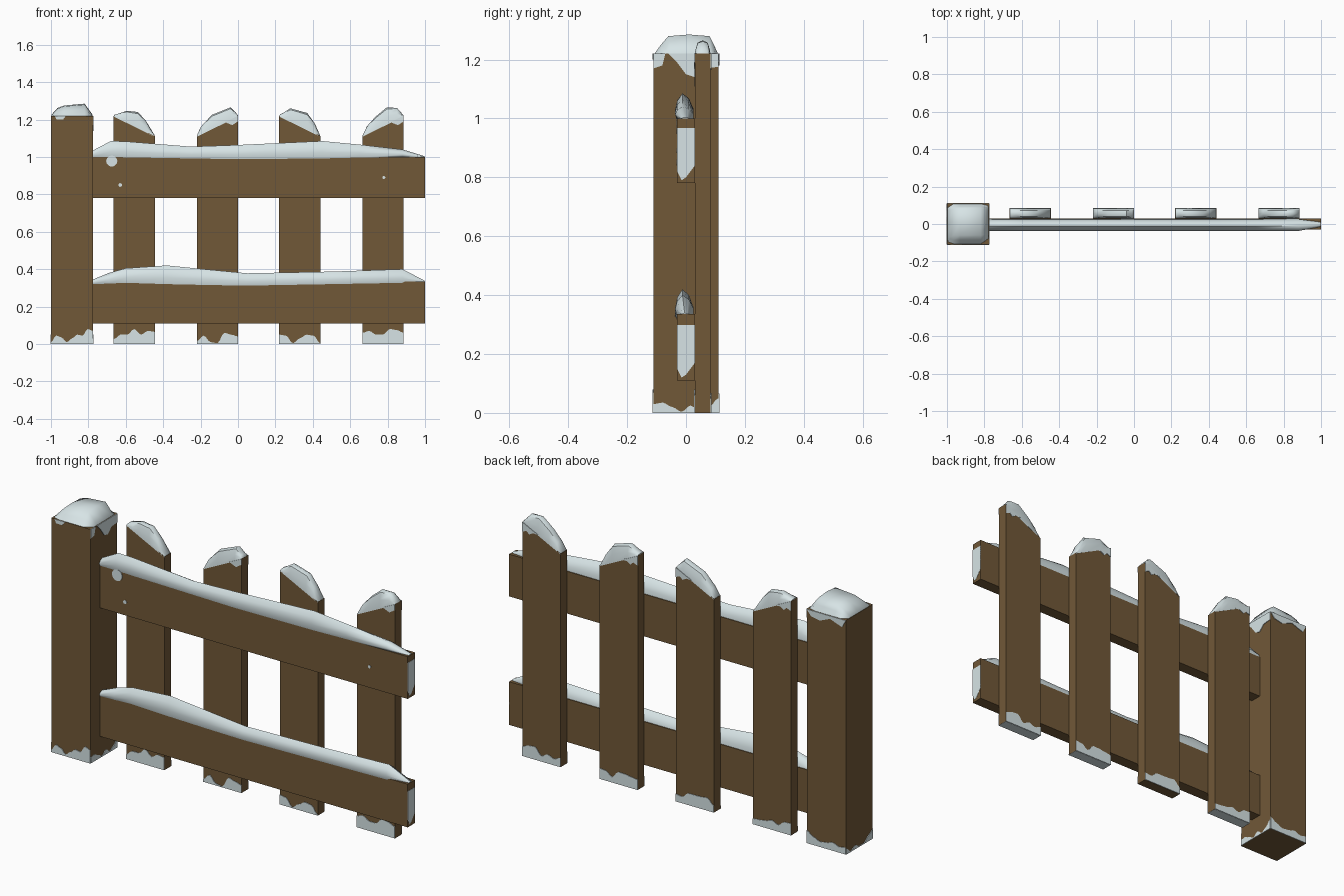
import bpy, bmesh, math, random
from mathutils import Vector

random.seed(4)
old = bpy.data.objects.get("Cube")
if old:
    bpy.data.objects.remove(old, do_unlink=True)


def material(name, color):
    mat = bpy.data.materials.new(name)
    mat.use_nodes = True
    mat.diffuse_color = (*color, 1)
    mat.node_tree.nodes["Principled BSDF"].inputs["Base Color"].default_value = (*color, 1)
    return mat


wood = material("brown wood", (0.165, 0.098, 0.039))
snow = material("snow", (0.68, 0.775, 0.79))
FRONT, BACK = Vector((0, -1, 0)), Vector((0, 1, 0))
LEFT, RIGHT = Vector((1, 0, 0)), Vector((-1, 0, 0))
UP = Vector((0, 0, 1))


def finish(name, bm, mat, angle=None):
    bmesh.ops.recalc_face_normals(bm, faces=bm.faces)
    mesh = bpy.data.meshes.new(name)
    bm.to_mesh(mesh)
    bm.free()
    mesh.materials.append(mat)
    obj = bpy.data.objects.new(name, mesh)
    bpy.context.collection.objects.link(obj)
    if angle:
        bpy.ops.object.select_all(action="DESELECT")
        obj.select_set(True)
        bpy.context.view_layer.objects.active = obj
        bpy.ops.object.shade_smooth_by_angle(angle=math.radians(angle))
    return obj


def extrude(name, points, direction, mat):
    """Flat outline pushed along a direction."""
    bm = bmesh.new()
    face = bm.faces.new([bm.verts.new(p) for p in points])
    moved = bmesh.ops.extrude_face_region(bm, geom=[face], use_keep_orig=True)["geom"]
    verts = [v for v in moved if isinstance(v, bmesh.types.BMVert)]
    bmesh.ops.translate(bm, verts=verts, vec=direction)
    return finish(name, bm, mat)


def board(name, x0, x1, y0, y1, z0, top_a, top_b):
    outline = [(x0, y0, z0), (x1, y0, z0), (x1, y0, top_b), (x0, y0, top_a)]
    return extrude(name, outline, BACK * (y1 - y0), wood)


def plate(name, outline, origin, along, normal):
    """Thin snow patch on a wall: outline is (along, height) pairs."""
    pts = [Vector(origin) + along * a + UP * h for a, h in outline]
    return extrude(name, pts, normal * 0.003, snow)


def drift(name, origin, along, width, normal, heights=None):
    """Wavy snow patch along the foot of a wall."""
    if not heights:
        heights = [random.uniform(0.025, 0.07) for _ in range(7)]
    n = len(heights) - 1
    outline = [(0, 0)]
    steps = n * 3
    for i in range(steps + 1):
        k = min(i // 3, n - 1)
        f = (1 - math.cos(math.pi * (i / 3 - k))) / 2
        outline.append((width * i / steps, heights[k] * (1 - f) + heights[k + 1] * f))
    return plate(name, outline + [(width, 0)], origin, along, normal)


def spot(name, x, z, radius):
    turn = [math.tau * i / 12 for i in range(12)]
    outline = [(radius * math.cos(t), radius * math.sin(t)) for t in turn]
    plate(name, outline, (x, -0.03, z), LEFT, FRONT)


def loft(name, stations, section, center, angle=50):
    """Snow body: stations are (x, bottom, top, width factor)."""
    bm = bmesh.new()
    rings = [[bm.verts.new((x, center + y * w, low + (top - low) * t)) for y, t in section]
             for x, low, top, w in stations]
    n = len(section)
    for a, b in zip(rings, rings[1:]):
        for i in range(n):
            j = (i + 1) % n
            bm.faces.new((a[i], a[j], b[j], b[i]))
    bm.faces.new(rings[0])
    bm.faces.new(rings[-1])
    return finish(name, bm, snow, angle)


# Corner post with its snow cap
PX, PW, PH = -1.0, 0.225, 1.22
board("post", PX, PX + PW, -0.11, 0.11, 0, PH, PH)
cap = [(0.002, 1.225, 0.9), (0.035, 1.262, 1), (0.07, 1.275, 1), (0.18, 1.285, 1), (0.223, 1.225, 0.9)]
loft("post_snow", [(PX + d, PH - 0.004, top, w) for d, top, w in cap],
     [(-0.11, 0), (-0.085, 0.5), (-0.06, 0.92), (0.01, 1), (0.08, 0.92), (0.095, 0.5), (0.11, 0)], 0, 60)

# Snow patches on the post
drift("post_front_drift", (PX, -0.11, 0), LEFT, PW, FRONT,
      [0.01, 0.045, 0.035, 0.01, 0.03, 0.05, 0.045, 0.08, 0.07])
drift("post_back_drift", (PX, 0.11, 0), LEFT, PW, BACK)
drift("post_left_drift", (PX + PW, -0.11, 0), BACK, 0.22, LEFT,
      [0.03, 0.035, 0.02, 0.004, 0.025, 0.004, 0.02, 0.05])
drift("post_right_drift", (PX, -0.11, 0), BACK, 0.22, RIGHT,
      [0.05, 0.03, 0.004, 0.004, 0.02, 0.004, 0.03])
plate("post_left_top_patch_a", [(0, 0), (0, -0.05), (0.03, -0.04), (0.04, 0)],
      (PX + PW, -0.11, PH), BACK, LEFT)
plate("post_left_top_patch_b",
      [(0.05, 0), (0.08, -0.03), (0.11, -0.07), (0.14, -0.08), (0.17, -0.05), (0.22, -0.045), (0.22, 0)],
      (PX + PW, -0.11, PH), BACK, LEFT)
plate("post_front_top_patch", [(0.02, 0), (0.03, -0.02), (0.065, -0.02), (0.08, 0)],
      (PX, -0.11, PH), LEFT, FRONT)
plate("post_back_top_patch",
      [(0, 0), (0.02, -0.04), (0.05, -0.03), (0.09, -0.015), (0.15, -0.04), (0.2, -0.03), (PW, 0)],
      (PX, 0.11, PH), LEFT, BACK)

# Pickets with slanted tops; snow given as (offset, height) over the board
W, Y0, Y1 = 0.22, 0.03, 0.083
HIGH, LOW = 1.22, 1.112
pickets = [
    (-0.665, HIGH, LOW, [(0.035, 1.235), (0.07, 1.247), (0.13, 1.24), (0.175, 1.19)],
     [0.025, 0.05, 0.05, 0.08, 0.05, 0.07, 0.065]),
    (-0.22, LOW, HIGH, [(0.02, 1.16), (0.08, 1.225), (0.18, 1.265), (0.21, 1.235)],
     [0.015, 0.045, 0.01, 0.004, 0.06, 0.05, 0.04]),
    (0.22, HIGH, LOW, [(0.02, 1.235), (0.06, 1.26), (0.15, 1.235), (0.19, 1.18)],
     [0.05, 0.045, 0.004, 0.03, 0.05, 0.045, 0.004]),
    (0.665, LOW, HIGH, [(0.025, 1.165), (0.07, 1.215), (0.13, 1.265), (0.185, 1.262)],
     [0.06, 0.07, 0.05, 0.05, 0.08, 0.075, 0.06]),
]
ridge = [(-0.027, 0), (-0.025, 0.5), (-0.017, 0.9), (0, 1), (0.017, 0.9), (0.025, 0.5), (0.027, 0)]
for i, (x, a, b, bumps, foot) in enumerate(pickets, 1):
    name = f"picket_{i}"
    board(name, x, x + W, Y0, Y1, 0, a, b)
    ends = [(0.001, a + 0.004)] + bumps + [(W - 0.001, b + 0.004)]
    loft(name + "_snow", [(x + d, a + (b - a) * d / W - 0.004, top, 1) for d, top in ends],
         ridge, (Y0 + Y1) / 2)
    drift(name + "_front_drift", (x, Y0, 0), LEFT, W, FRONT, foot)
    drift(name + "_back_drift", (x, Y1, 0), LEFT, W, BACK)
    extrude(name + "_sole_snow", [(x, Y0, 0), (x + W, Y0, 0), (x + W, Y1, 0), (x, Y1, 0)],
            UP * -0.001, snow if i != 2 else wood)
    # Small patches hanging below the slanted edge, mostly at the high end
    side = 1 if b > a else -1
    hang = [(0, 0), (0, -0.05), (0.025, -0.04), (0.04, -0.055), (0.075, -0.035), (0.09, -0.044)]
    corner = x + W if side > 0 else x
    plate(name + "_back_top_patch", hang, (corner, Y1, HIGH), LEFT * -side, BACK)
    if side > 0:
        plate(name + "_front_top_patch", [(0, 0), (0, -0.03), (0.03, -0.05), (0.07, -0.034)],
              (corner, Y0, HIGH), LEFT * -side, FRONT)

# Rails with long snow drifts on top: (x, snow top above rail, overhang, width)
rail_section = [(-0.03, 0), (-0.037, 0.35), (-0.03, 0.72), (-0.012, 1), (0.01, 0.8), (0.025, 0.4), (0.026, 0)]
rails = {
    "lower": (0.11, 0.335, [(-0.775, 0.01, 0.015), (-0.69, 0.045, 0.012), (-0.6, 0.07, 0.008),
                            (-0.38, 0.085, 0.015), (-0.15, 0.062, 0.02), (0.05, 0.043, 0.023),
                            (0.5, 0.052, 0.015), (0.88, 0.065, 0.008)]),
    "upper": (0.78, 1.0, [(-0.775, 0.035, 0), (-0.68, 0.085, 0), (-0.6, 0.083, 0.002),
                          (-0.25, 0.055, 0.008), (0, 0.064, 0.012), (0.45, 0.085, 0.008),
                          (0.65, 0.066, 0.003), (0.88, 0.04, 0)]),
}
for label, (z0, z1, tops) in rails.items():
    board(label + "_rail", -0.78, 1.0, -0.03, 0.03, z0, z1, z1)
    stations = [(x, z1 - drop, z1 + rise, 1) for x, rise, drop in tops]
    stations.append((0.997, z1 - 0.003, z1 + 0.004, 0.4))
    loft(label + "_rail_snow", stations, rail_section, 0, 60)
    # Frosted rail end
    plate(label + "_rail_end_frost",
          [(0, 0.04), (0.015, 0.01), (0.03, 0.02), (0.045, 0.04), (0.06, 0.06), (0.06, 0.188), (0, 0.188)],
          (0.998, -0.03, z0), BACK, LEFT)

# Stray snow spots on the upper rail
spot("rail_spot_large", -0.675, 0.978, 0.03)
spot("rail_spot_small", -0.63, 0.85, 0.01)
spot("rail_spot_tiny", 0.78, 0.89, 0.008)
